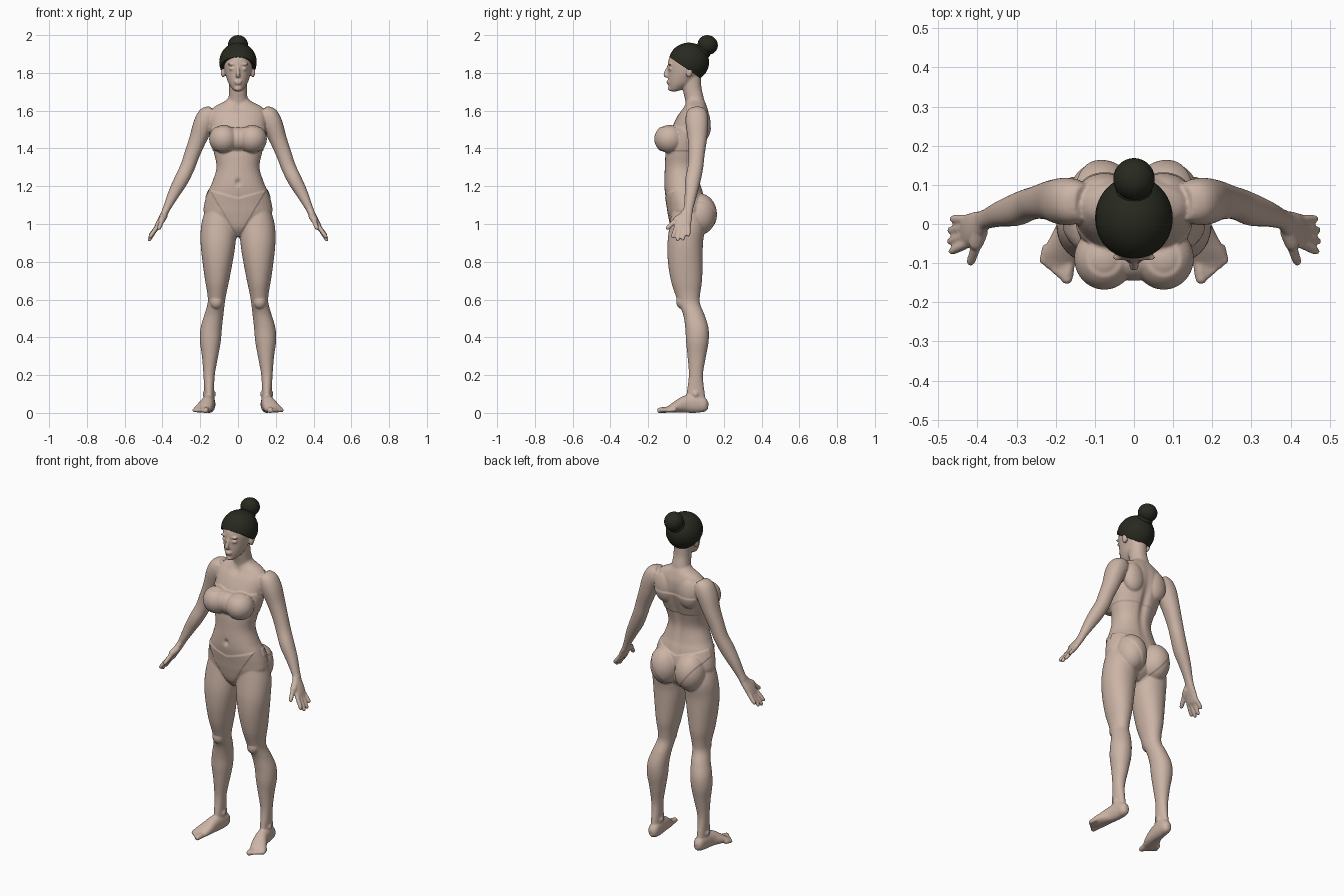
import bpy, bmesh, math
from mathutils import Vector, Matrix

if "Cube" in bpy.data.objects:
    bpy.data.objects.remove(bpy.data.objects["Cube"])


def material(name, colour):
    m = bpy.data.materials.new(name)
    m.use_nodes = True
    m.diffuse_color = (*colour, 1)
    m.node_tree.nodes["Principled BSDF"].inputs["Base Color"].default_value = (*colour, 1)
    return m


skin = material("skin", (0.60, 0.455, 0.38))
dark = material("dark_hair", (0.021, 0.022, 0.014))


def spline(rows, steps=5):
    """Catmull-Rom interpolation of equal-length number rows."""
    rows = [Vector(r) for r in rows]
    out = []
    for i in range(len(rows) - 1):
        a, b, c, d = rows[max(i - 1, 0)], rows[i], rows[i + 1], rows[min(i + 2, len(rows) - 1)]
        for k in range(steps):
            t = k / steps
            out.append(b + (c - a) * (t / 2) + (a * 2 - b * 5 + c * 4 - d) * (t * t / 2)
                       + (b * 3 - a - c * 3 + d) * (t ** 3 / 2))
    return out + [rows[-1]]


def skin_rings(bm, rings, power=2.2, n=32):
    """Close a surface over rings given as centre and two half axes."""
    def wave(f, a):
        return math.copysign(abs(f(a)) ** (2 / power), f(a))
    loops = []
    for c, u, v in rings:
        angles = [math.tau * i / n for i in range(n)]
        loops.append([bm.verts.new(c + u * wave(math.cos, a) + v * wave(math.sin, a)) for a in angles])
    for lo, hi in zip(loops, loops[1:]):
        for i in range(n):
            j = (i + 1) % n
            bm.faces.new((lo[i], lo[j], hi[j], hi[i]))
    bm.faces.new(loops[0][::-1])
    bm.faces.new(loops[-1])


def stack(bm, rows, side=1, power=2.2):
    """Level rings from rows of height, x range and y range."""
    rings = [(Vector((side * (x0 + x1) / 2, (y0 + y1) / 2, z)),
              Vector(((x1 - x0) / 2, 0, 0)), Vector((0, (y1 - y0) / 2, 0)))
             for z, x0, x1, y0, y1 in spline(rows)]
    skin_rings(bm, rings, power)


def tube(bm, rows, side=1, ref=(0, 1, 0), n=24):
    """Rings across a path; rows hold a point, the half size along ref and the other one."""
    rows = spline(rows)
    pts = [Vector((side * r[0], r[1], r[2])) for r in rows]
    rings = []
    for i, (p, r) in enumerate(zip(pts, rows)):
        t = (pts[min(i + 1, len(pts) - 1)] - pts[max(i - 1, 0)]).normalized()
        u = Vector(ref)
        u = (u - t * u.dot(t)).normalized()
        rings.append((p, u * r[3], t.cross(u) * r[4]))
    skin_rings(bm, rings, n=n)


def digit(bm, a, b, r, side):
    """Finger or toe with a rounded tip."""
    a, b = Vector(a), Vector(b)
    ends = ((0, 1), (.5, 1), (.85, .9), (.97, .6), (1, .2))
    tube(bm, [(*a.lerp(b, t), r * k, r * k) for t, k in ends], side, (0.3, 0.9, 0.2), 12)


def ball(bm, centre, size, tilt=0):
    m = Matrix.Translation(centre) @ Matrix.Rotation(tilt, 4, 'X') @ Matrix.Diagonal((*size, 1))
    return bmesh.ops.create_uvsphere(bm, u_segments=48, v_segments=32, radius=1, matrix=m)["verts"]


def finish(bm, name, mat):
    bmesh.ops.recalc_face_normals(bm, faces=bm.faces[:])
    me = bpy.data.meshes.new(name)
    bm.to_mesh(me)
    bm.free()
    me.materials.append(mat)
    me.shade_smooth()
    ob = bpy.data.objects.new(name, me)
    bpy.context.collection.objects.link(ob)
    return ob


bm = bmesh.new()

# Torso, neck and head
stack(bm, [(z, -w, w, f, b) for z, w, f, b in (
    (.935, .03, -.04, .04), (.98, .10, -.075, .09), (1.05, .175, -.092, .10), (1.1, .18, -.1, .105),
    (1.17, .16, -.112, .09), (1.22, .137, -.115, .075), (1.3, .114, -.112, .065),
    (1.38, .128, -.108, .082), (1.45, .142, -.095, .105), (1.52, .15, -.07, .122),
    (1.58, .15, -.04, .122), (1.62, .125, -.012, .112), (1.65, .07, .0, .1), (1.675, .045, .0, .085))])
tube(bm, [(0, .055, 1.58, .055, .07), (0, .045, 1.66, .05, .052),
          (0, .032, 1.72, .05, .047), (0, .025, 1.8, .055, .05)])
stack(bm, [(z, -w, w, f, b) for z, w, f, b in (
    (1.702, .014, -.08, -.05), (1.712, .028, -.088, -.02), (1.74, .048, -.093, .03),
    (1.77, .06, -.095, .06), (1.8, .069, -.095, .085), (1.85, .076, -.096, .1),
    (1.89, .072, -.084, .1), (1.93, .05, -.05, .08))], power=2.0)

# Nose, lips and chin
tube(bm, [(0, -.088, 1.84, .008, .008), (0, -.1, 1.815, .01, .008),
          (0, -.108, 1.792, .012, .012), (0, -.1, 1.779, .009, .012)])
ball(bm, (0, -.094, 1.754), (.022, .010, .006))
ball(bm, (0, -.093, 1.744), (.018, .010, .006))
ball(bm, (0, -.084, 1.716), (.018, .012, .012))
ball(bm, (0, -.085, 1.45), (.085, .056, .06))

for s in (1, -1):
    # Face, chest and seat masses
    ball(bm, (s * .032, -.083, 1.822), (.015, .011, .009))
    ball(bm, (s * .033, -.086, 1.846), (.024, .009, .006))
    ball(bm, (s * .079, .018, 1.805), (.013, .018, .03), -.2)
    ball(bm, (s * .076, -.088, 1.45), (.073, .076, .074))
    ball(bm, (s * .083, .07, 1.05), (.084, .09, .108))
    ball(bm, (s * .075, .085, 1.53), (.065, .045, .09))

    # Leg
    stack(bm, [(1.1, .03, .165, -.07, .07), (1.0, .008, .194, -.086, .1), (.9, .013, .198, -.098, .09),
               (.8, .028, .188, -.096, .088), (.7, .047, .174, -.08, .085), (.63, .062, .162, -.058, .075),
               (.58, .07, .161, -.04, .074), (.52, .077, .178, -.015, .098), (.45, .085, .198, -.004, .119),
               (.38, .091, .202, .0, .12), (.3, .105, .191, .008, .106), (.2, .123, .183, .015, .09),
               (.1, .127, .178, .003, .1), (.04, .127, .176, .0, .108)], s, 2.1)
    ball(bm, (s * .115, -.022, .59), (.034, .03, .04))
    for x in (.13, .175):
        ball(bm, (s * x, .05, .1), (.012, .018, .018))

    # Foot and toes
    tube(bm, [(.15, .118, .038, .012, .018), (.15, .1, .04, .028, .036), (.152, .06, .048, .032, .048),
              (.16, 0, .046, .035, .046), (.175, -.05, .032, .043, .031),
              (.192, -.088, .019, .045, .018), (.198, -.105, .016, .038, .012)], s, (1, 0, 0))
    for i in range(5):
        digit(bm, (.165 + .014 * i, -.085 + .008 * i, .018),
              (.173 + .015 * i, -.153 + .0125 * i, .012), .012 if i else .016, s)

    # Arm
    tube(bm, [(.13, .055, 1.6, .045, .03), (.155, .057, 1.575, .058, .054), (.182, .058, 1.53, .06, .054),
              (.212, .06, 1.45, .051, .046), (.243, .056, 1.37, .043, .041), (.268, .05, 1.3, .041, .039),
              (.302, .036, 1.23, .041, .038), (.34, .026, 1.16, .033, .031), (.374, .014, 1.09, .026, .021),
              (.388, .008, 1.06, .027, .019)], s)

    # Hand
    tube(bm, [(.378, .012, 1.08, .022, .018), (.395, 0, 1.045, .034, .018), (.415, -.012, 1.01, .041, .017),
              (.43, -.018, .98, .041, .014), (.436, -.02, .968, .034, .01)], s)
    for root, spread, drop in ((-.05, -.072, .925), (-.028, -.046, .908), (-.007, -.017, .913), (.013, .013, .935)):
        digit(bm, (.425, root, .99), (.475 - .25 * (drop - .908), spread, drop), .0115, s)
    digit(bm, (.39, -.015, 1.045), (.408, -.062, 1.015), .019, s)
    digit(bm, (.4, -.048, 1.025), (.42, -.104, .972), .0125, s)

# Fuse the masses into one skin
raw = finish(bm, "body_masses", skin)
mod = raw.modifiers.new("fuse", 'REMESH')
mod.mode, mod.voxel_size = 'VOXEL', .005
mod = raw.modifiers.new("soften", 'SMOOTH')
mod.factor, mod.iterations = .5, 6
graph = bpy.context.evaluated_depsgraph_get()
fused = bpy.data.meshes.new_from_object(raw.evaluated_get(graph))
bpy.data.objects.remove(raw)
bm = bmesh.new()
bm.from_mesh(fused)
bm.normal_update()


def cloth(p):
    """Depth inside the edge of the chest band or the briefs."""
    x = abs(p.x)
    band = min(p.z - 1.385, 1.515 - p.z, .13 + (1.54 - p.z) * .38 - x)
    low = .925 + 1.7 * x if p.y < 0 else .9 + 1.4 * x
    briefs = min(p.z - low, 1.14 + .28 * x - p.z, .2 - x)
    return max(band, briefs)


# Hollows: centre, reach on each axis, push
hollows = [((0, -.115, 1.22), (.012, .04, .016), .012),
           ((0, .1, 1.38), (.022, .06, .16), -.014),
           ((0, -.02, 1.615), (.02, .03, .02), .008)]
hollows += [((s * .03, -.095, 1.835), (.012, .03, .006), .004) for s in (1, -1)]

# Raise the clothing edges, press in the hollows, keep the soles flat
for v in bm.verts:
    p = v.co.copy()
    v.co += v.normal * .004 * min(max(cloth(p) / .006, 0), 1)
    for c, reach, push in hollows:
        d = sum(((a - b) / r) ** 2 for a, b, r in zip(p, c, reach))
        v.co.y += push * math.exp(-d)
    v.co.z = max(v.co.z, 0)
finish(bm, "body", skin)

# Hair cap, cut along a tilted hairline
bm = bmesh.new()
for v in ball(bm, (0, .015, 1.857), (.099, .107, .103)):
    strand = math.sin(34 * math.atan2(v.co.x, v.co.z - 1.86))
    v.co.x *= 1 + .006 * strand
cut = bmesh.ops.bisect_plane(bm, geom=bm.verts[:] + bm.edges[:] + bm.faces[:], plane_co=(0, -.09, 1.885),
                             plane_no=(0, .68, 1), clear_inner=True)
rim = [e for e in cut["geom_cut"] if isinstance(e, bmesh.types.BMEdge)]
bmesh.ops.contextual_create(bm, geom=rim)
cap = finish(bm, "hair_cap", dark)
bpy.context.view_layer.objects.active = cap
cap.select_set(True)
bpy.ops.object.shade_smooth_by_angle(angle=math.radians(40))

# Bun with its gathered base
bm = bmesh.new()
ball(bm, (0, .115, 1.948), (.053, .054, .051), -.5)
finish(bm, "hair_bun", dark)
bm = bmesh.new()
ball(bm, (0, .09, 1.918), (.046, .046, .02), -.75)
finish(bm, "bun_base", dark)
